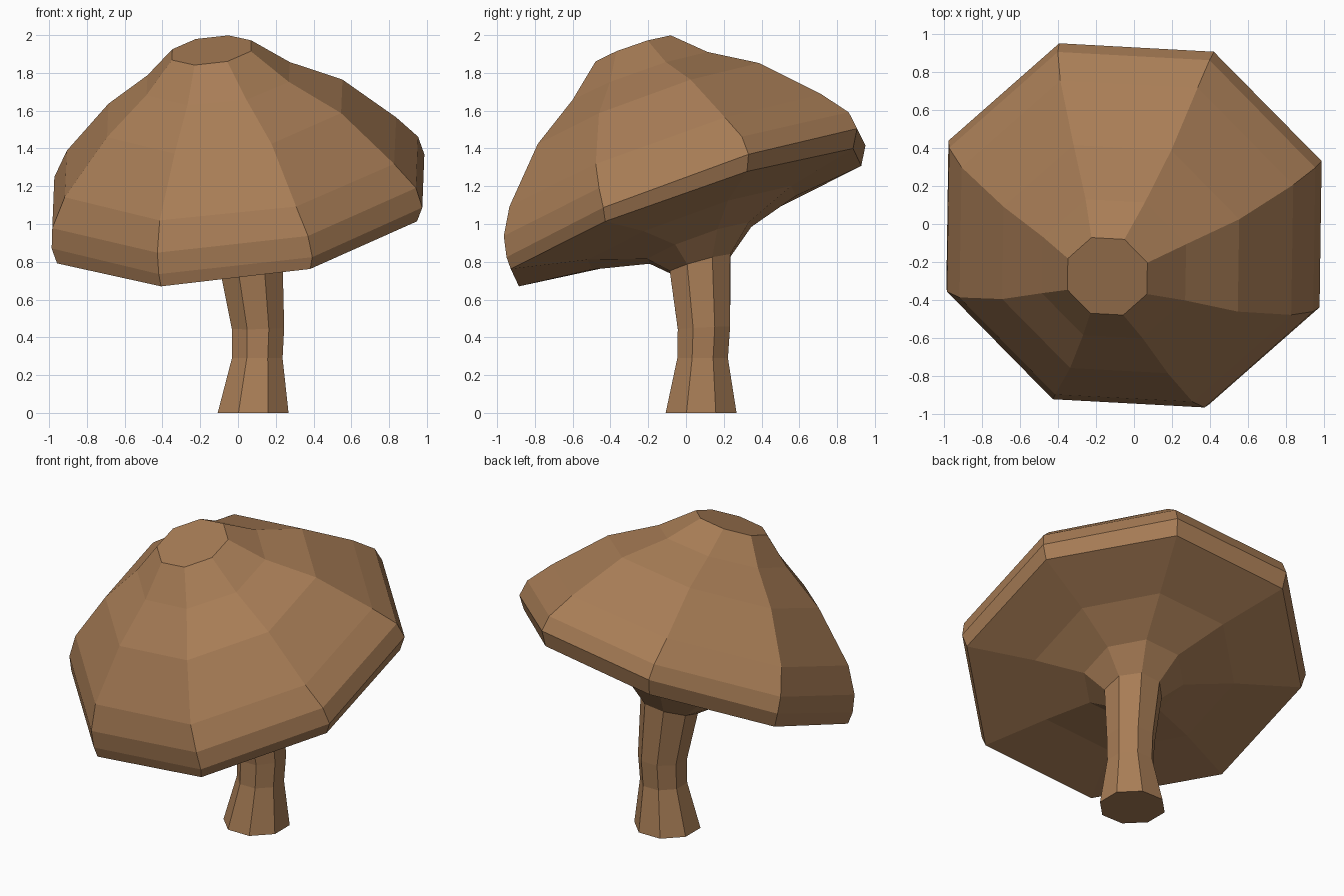
import bpy, bmesh, math
from mathutils import Vector

if "Cube" in bpy.data.objects:
    bpy.data.objects.remove(bpy.data.objects["Cube"])

# Single flat brown
brown = bpy.data.materials.new("warm_brown")
brown.diffuse_color = (0.392, 0.205, 0.093, 1)
brown.use_nodes = True
brown.node_tree.nodes["Principled BSDF"].inputs["Base Color"].default_value = brown.diffuse_color

SIDES = 8


def ring(bm, cx, cy, cz, radius, sx, sy, twist=0.0):
    """Octagon lying in a plane that rises by sx per x and sy per y."""
    rot = Vector((0, 0, 1)).rotation_difference(Vector((-sx, -sy, 1)).normalized())
    verts = []
    for i in range(SIDES):
        a = math.radians(22.5 + twist + 45 * i)
        p = rot @ Vector((radius * math.cos(a), radius * math.sin(a), 0))
        verts.append(bm.verts.new(p + Vector((cx, cy, cz))))
    return verts


def loft(name, rings):
    bm = bmesh.new()
    loops = [ring(bm, *r) for r in rings]
    for lo, hi in zip(loops, loops[1:]):
        for i in range(SIDES):
            j = (i + 1) % SIDES
            bm.faces.new((lo[i], lo[j], hi[j], hi[i]))
    bm.faces.new(loops[0][::-1])
    bm.faces.new(loops[-1])
    bmesh.ops.recalc_face_normals(bm, faces=bm.faces[:])
    me = bpy.data.meshes.new(name)
    bm.to_mesh(me)
    bm.free()
    me.materials.append(brown)
    ob = bpy.data.objects.new(name, me)
    bpy.context.collection.objects.link(ob)
    return ob


# One continuous skin: stem, flared underside, rim, leaning cap
# centre x, y, z, radius, slope x, slope y, twist
loft("mushroom", [
    # stem
    (0.08, 0.08, 0.00, 0.203, 0.00, 0.00),
    (0.102, 0.088, 0.29, 0.145, 0.00, 0.00),
    (0.106, 0.095, 0.45, 0.150, 0.02, 0.05),
    (0.07, 0.075, 0.79, 0.180, 0.10, 0.28),
    # underside
    (0.06, 0.07, 0.90, 0.31, 0.13, 0.36, -2),
    (0.02, 0.03, 0.98, 0.62, 0.13, 0.36, -2),
    # rim
    (0.00, 0.00, 1.035, 1.04, 0.136, 0.35, -2),
    (0.00, 0.00, 1.12, 1.07, 0.13, 0.365, -2),
    (-0.015, -0.03, 1.22, 1.05, 0.13, 0.357, -2),
    # dome
    (-0.04, -0.09, 1.353, 0.95, 0.12, 0.358, -2),
    (-0.07, -0.185, 1.612, 0.675, 0.122, 0.363, -2),
    (-0.105, -0.235, 1.77, 0.41, 0.11, 0.352, -2),
    (-0.14, -0.275, 1.92, 0.228, 0.13, 0.345, -2),
])
